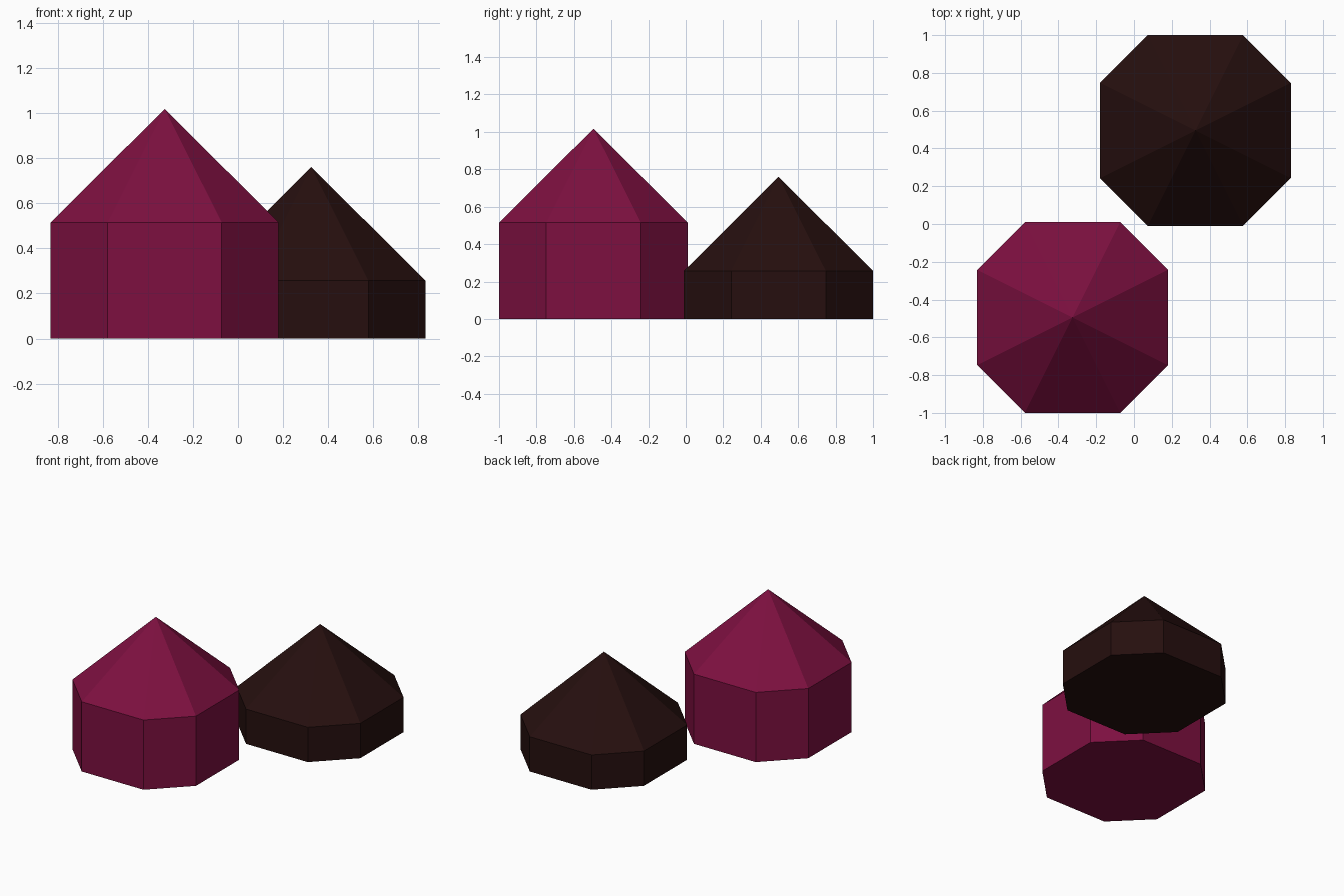
import bpy
import bmesh

cube = bpy.data.objects.get("Cube")
if cube:
    bpy.data.objects.remove(cube, do_unlink=True)

R = 0.505      # half width of each hut
C = R / 2      # half length of the four axis-facing sides
OCTAGON = [(-C, -R), (C, -R), (R, -C), (R, C), (C, R), (-C, R), (-R, C), (-R, -C)]


def material(name, color):
    mat = bpy.data.materials.new(name)
    mat.use_nodes = True
    mat.diffuse_color = color
    bsdf = next(n for n in mat.node_tree.nodes if n.type == 'BSDF_PRINCIPLED')
    bsdf.inputs["Base Color"].default_value = color
    return mat


def hut(name, center, eave, apex, mat):
    """Closed eight-sided hut: floor, upright walls and a pointed roof."""
    bm = bmesh.new()
    base = [bm.verts.new((x, y, 0)) for x, y in OCTAGON]
    top = [bm.verts.new((x, y, eave)) for x, y in OCTAGON]
    tip = bm.verts.new((0, 0, apex))
    bm.faces.new(base[::-1])
    for i in range(8):
        j = (i + 1) % 8
        bm.faces.new((base[i], base[j], top[j], top[i]))   # wall
        bm.faces.new((top[i], top[j], tip))                # roof
    mesh = bpy.data.meshes.new(name)
    bm.to_mesh(mesh)
    bm.free()
    mesh.materials.append(mat)
    obj = bpy.data.objects.new(name, mesh)
    obj.location = (*center, 0)
    bpy.context.collection.objects.link(obj)
    return obj


plum = material("plum", (0.205, 0.005, 0.051, 1))
dark_brown = material("dark brown", (0.019, 0.0048, 0.0044, 1))

# Tall hut at the front right, low hut at the back left
hut("tall_hut", (-0.325, -0.495), 0.515, 1.017, plum)
hut("low_hut", (0.325, 0.495), 0.257, 0.76, dark_brown)
